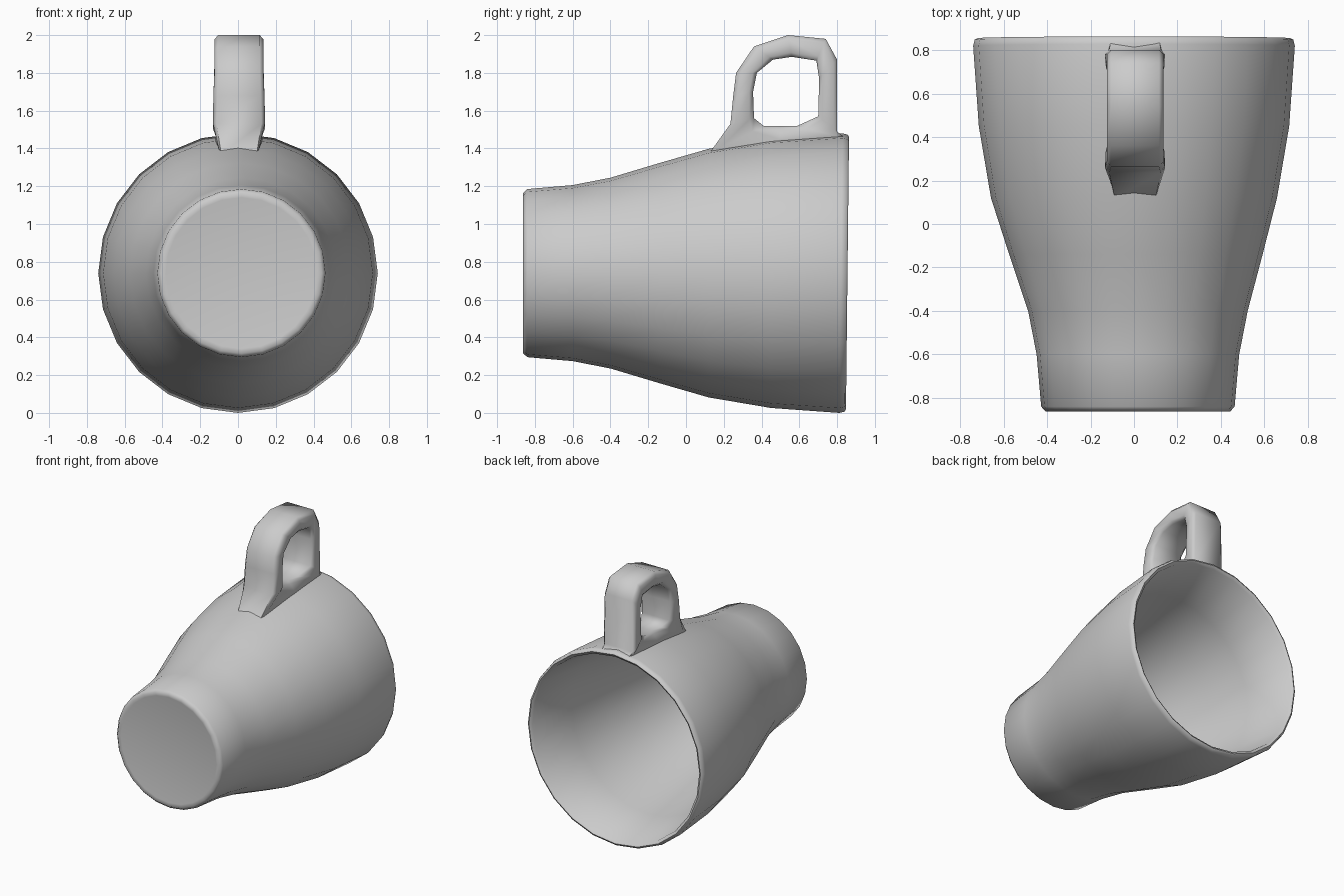
import bpy, bmesh, math

if "Cube" in bpy.data.objects:
    bpy.data.objects.remove(bpy.data.objects["Cube"])

ZC = 0.74  # height of the mug's axis


def skin(name, rings, closed, angle):
    """Bridge equal-sized rings; closed loops the ends, otherwise they are capped."""
    bm = bmesh.new()
    loops = [[bm.verts.new(p) for p in r] for r in rings]
    n = len(loops[0])
    pairs = list(zip(loops, loops[1:]))
    if closed:
        pairs.append((loops[-1], loops[0]))
    else:
        bm.faces.new(loops[0])
        bm.faces.new(loops[-1])
    for a, b in pairs:
        for i in range(n):
            j = (i + 1) % n
            bm.faces.new((a[i], a[j], b[j], b[i]))
    bmesh.ops.recalc_face_normals(bm, faces=bm.faces)
    mesh = bpy.data.meshes.new(name)
    bm.to_mesh(mesh)
    bm.free()
    obj = bpy.data.objects.new(name, mesh)
    bpy.context.collection.objects.link(obj)
    bpy.ops.object.select_all(action='DESELECT')
    obj.select_set(True)
    bpy.context.view_layer.objects.active = obj
    bpy.ops.object.shade_smooth_by_angle(angle=math.radians(angle))
    return obj


def circle(y, r, n=24):
    # The narrow end sits slightly off axis and the rim leans a little
    dx = 0.018 * min(1, max(0, (0.1 - y) / 0.5))
    lean = 0.008 if y > 0.7 else 0
    ring = []
    for i in range(n):
        a = 2 * math.pi * i / n
        ring.append((dx + r * math.cos(a), y + lean * math.sin(a),
                     ZC + r * math.sin(a)))
    return ring


# Mug body lying on its side: outside from base to rim, then inside to the floor
profile = [(-0.857, 0.40), (-0.862, 0.425), (-0.84, 0.445), (-0.6, 0.466),
           (-0.4, 0.505), (-0.14, 0.583), (0.12, 0.658), (0.45, 0.714),
           (0.82, 0.74), (0.848, 0.733), (0.855, 0.72), (0.84, 0.70),
           (0.45, 0.645), (0.12, 0.585), (-0.14, 0.53), (-0.4, 0.467),
           (-0.6, 0.42), (-0.72, 0.38), (-0.76, 0.33)]
skin("mug_body", [circle(y, r) for y, r in profile], False, 65)

# Handle: outer (y, z), inner (y, z), half width, inner width factor round the loop
stations = [(0.12, 1.37, 0.41, 1.52, 0.11, 0.9), (0.235, 1.53, 0.36, 1.56, 0.14, 0.95),
            (0.25, 1.68, 0.355, 1.70, 0.135, 1), (0.265, 1.80, 0.375, 1.80, 0.13, 1),
            (0.36, 1.94, 0.46, 1.87, 0.13, 1), (0.54, 2.0, 0.56, 1.885, 0.13, 1),
            (0.74, 1.98, 0.69, 1.865, 0.13, 1), (0.80, 1.87, 0.705, 1.77, 0.13, 1),
            (0.80, 1.49, 0.70, 1.57, 0.14, 0.95), (0.85, 1.45, 0.59, 1.52, 0.13, 0.7),
            (0.5, 1.43, 0.5, 1.52, 0.14, 0.5)]
section = [(-0.85, 0), (0.85, 0), (1, 0.2), (1, 0.8),
           (0.85, 1), (-0.85, 1), (-1, 0.8), (-1, 0.2)]
rings = [[(0.005 + w * u * (1 + (k - 1) * t), oy + (iy - oy) * t, oz + (iz - oz) * t)
          for u, t in section] for oy, oz, iy, iz, w, k in stations]
skin("handle", rings, True, 65)
